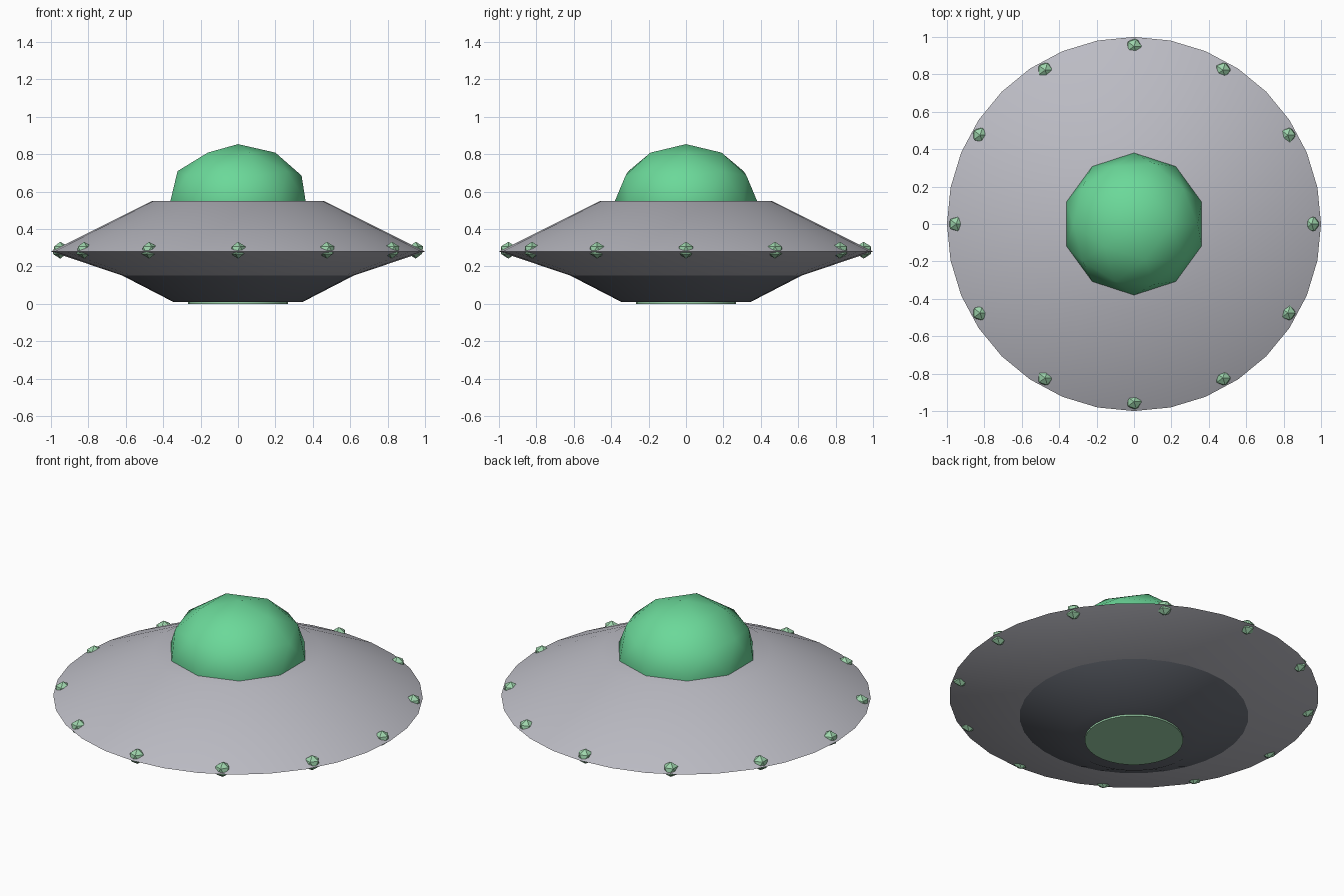
import bpy, bmesh, math

if "Cube" in bpy.data.objects:
    bpy.data.objects.remove(bpy.data.objects["Cube"])


def material(name, rgb):
    m = bpy.data.materials.new(name)
    m.diffuse_color = (*rgb, 1)
    m.use_nodes = True
    m.node_tree.nodes["Principled BSDF"].inputs["Base Color"].default_value = m.diffuse_color
    return m


GREY = material("hull grey", (0.5, 0.5, 0.55))
DARK = material("underside dark grey", (0.147, 0.16, 0.19))
GREEN = material("dome green", (0.147, 0.69, 0.32))
PALE = material("light pale green", (0.34, 0.66, 0.41))


def make_object(name, bm, mat, smooth):
    bmesh.ops.recalc_face_normals(bm, faces=bm.faces[:])
    mesh = bpy.data.meshes.new(name)
    bm.to_mesh(mesh)
    bm.free()
    mesh.materials.append(mat)
    ob = bpy.data.objects.new(name, mesh)
    bpy.context.collection.objects.link(ob)
    if smooth:
        bpy.ops.object.select_all(action='DESELECT')
        ob.select_set(True)
        bpy.context.view_layer.objects.active = ob
        bpy.ops.object.shade_smooth_by_angle(angle=math.radians(30))
    return ob


def lathe(name, profile, mat, sides=32):
    """Closed turned solid from (radius, height) points, listed top to bottom."""
    bm = bmesh.new()
    rings = [[bm.verts.new((r * math.cos(k * math.tau / sides),
                            r * math.sin(k * math.tau / sides), z))
              for k in range(sides)] for r, z in profile]
    for a, b in zip(rings, rings[1:]):
        for k in range(sides):
            n = (k + 1) % sides
            bm.faces.new((a[k], b[k], b[n], a[n]))
    bm.faces.new(rings[0])
    bm.faces.new(rings[-1])
    return make_object(name, bm, mat, True)


def ball(name, loc, radius, subdivisions, mat, smooth, squash=1.0):
    bm = bmesh.new()
    bmesh.ops.create_icosphere(bm, subdivisions=subdivisions, radius=radius)
    bmesh.ops.scale(bm, vec=(1, 1, squash), verts=bm.verts[:])
    ob = make_object(name, bm, mat, smooth)
    ob.location = loc
    return ob


# Saucer body, darker belly and glowing plate underneath
lathe("saucer_hull", [(0.46, 0.55), (1.0, 0.28), (0.60, 0.145)], GREY)
lathe("underside", [(0.63, 0.157), (0.345, 0.01)], DARK)
lathe("bottom_light", [(0.266, 0.03), (0.266, 0.0)], PALE)

# Cockpit dome, its lower half sunk in the hull
ball("dome", (0, 0, 0.55), 0.38, 2, GREEN, True, squash=0.8)

# Ring of rim lights
for i in range(12):
    a = i * math.tau / 12
    ball(f"rim_light_{i + 1}", (0.95 * math.cos(a), 0.95 * math.sin(a), 0.287),
         0.045, 1, PALE, False)
